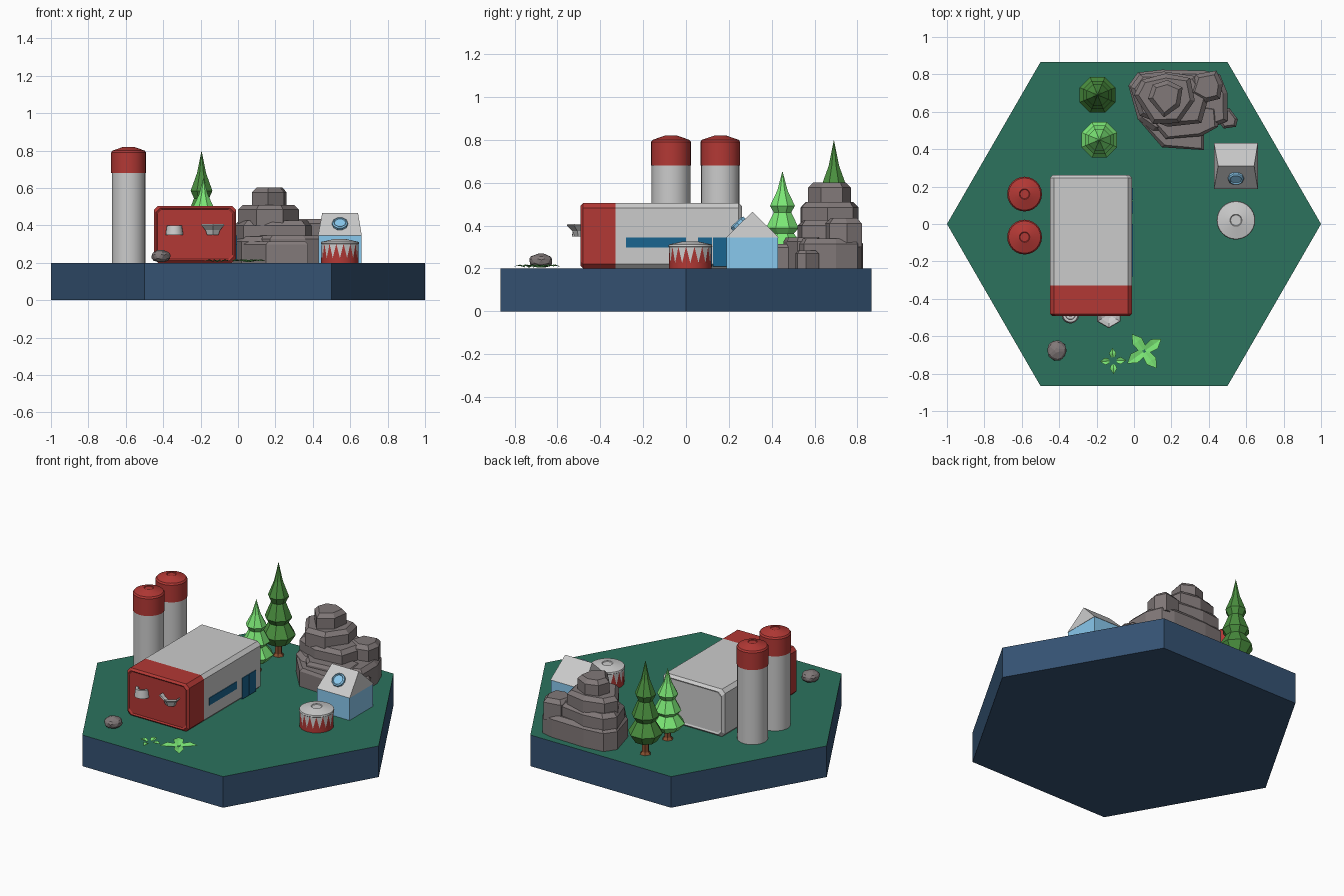
import bpy, bmesh, math, random
from mathutils import Vector, Matrix

if "Cube" in bpy.data.objects:
    bpy.data.objects.remove(bpy.data.objects["Cube"])
random.seed(4)

def mat(name, r, g, b):
    m = bpy.data.materials.new(name)
    m.diffuse_color = (r, g, b, 1)
    m.use_nodes = True
    m.node_tree.nodes["Principled BSDF"].inputs["Base Color"].default_value = m.diffuse_color
    return m

NAVY = mat("navy", .035, .085, .17)
GRASS = mat("grass", .025, .17, .11)
RED = mat("red", .45, .04, .035)
BLUE = mat("light_blue", .25, .58, .85)
GLASS = mat("window_blue", .01, .13, .28)
STONE = mat("stone", .22, .19, .19)
PINE = mat("pine", .07, .28, .05)
LEAF = mat("leaf", .2, .8, .18)
BARK = mat("bark", .25, .08, .03)

def finish(name, bm, m=None, smooth=False):
    bmesh.ops.remove_doubles(bm, verts=bm.verts, dist=1e-5)
    bmesh.ops.recalc_face_normals(bm, faces=bm.faces)
    me = bpy.data.meshes.new(name)
    bm.to_mesh(me)
    bm.free()
    ob = bpy.data.objects.new(name, me)
    bpy.context.collection.objects.link(ob)
    if m:
        me.materials.append(m)
    if smooth:
        bpy.ops.object.select_all(action='DESELECT')
        ob.select_set(True)
        bpy.context.view_layer.objects.active = ob
        bpy.ops.object.shade_smooth_by_angle(angle=math.radians(30))
    return ob

def loft(name, rings, m=None, smooth=False):
    """Skin a stack of equal-length rings and cap both ends."""
    bm = bmesh.new()
    vs = [[bm.verts.new(p) for p in r] for r in rings]
    n = len(vs[0])
    for a, b in zip(vs, vs[1:]):
        for i in range(n):
            j = (i + 1) % n
            bm.faces.new((a[i], a[j], b[j], b[i]))
    bm.faces.new(vs[0])
    bm.faces.new(vs[-1])
    return finish(name, bm, m, smooth)

def circle(r, h, n, phase=0):
    return [(r * math.cos(phase + math.tau * i / n), r * math.sin(phase + math.tau * i / n), h)
            for i in range(n)]

def lathe(name, profile, n, loc, m=None, phase=0, forward=False, smooth=True):
    rot = Matrix.Rotation(math.pi / 2, 4, 'X') if forward else Matrix()
    M = Matrix.Translation(loc) @ rot
    return loft(name, [[M @ Vector(p) for p in circle(r, h, n, phase)] for r, h in profile], m, smooth)

def box(name, x0, x1, y0, y1, z0, z1, m=None):
    return loft(name, [[(x0, y0, z), (x1, y0, z), (x1, y1, z), (x0, y1, z)] for z in (z0, z1)], m)

# Hexagonal base with grass top
base = loft("hex_base", [circle(1, 0, 6), circle(1, .2, 6)], NAVY)
base.data.materials.append(GRASS)
for f in base.data.polygons:
    if f.normal.z > .9:
        f.material_index = 1

# Main building: chamfered cross-sections along y
def section(y, d=0, c=.022):
    x0, x1, z0, z1 = -.45 + d, -.01 - d, .2 + d, .505 - d
    return [(x, y, z) for x, z in ((x0 + c, z0), (x1 - c, z0), (x1, z0 + c), (x1, z1 - c),
                                   (x1 - c, z1), (x0 + c, z1), (x0, z1 - c), (x0, z0 + c))]

loft("hall_body", [section(-.33), section(.245), section(.262, .015), section(.257, .025)])
loft("hall_front", [section(-.485, .02), section(-.492, .012), section(-.48), section(-.33)], RED)
box("side_window", -.02, -.006, -.28, 0, .298, .345, GLASS)
for i in range(2):
    y = .055 + i * .072
    box(f"side_door_{i}", -.02, -.006, y, y + .066, .21, .345, GLASS)
lathe("front_nozzle", [(.047, 0), (.04, .05), (.026, .05), (.024, .02), (.012, .02), (.012, .03)],
      20, (-.34, -.485, .35))
lathe("front_horn", [(.035, 0), (.045, .025), (.072, .05), (.068, .058), (.045, .035), (.02, .022)],
      6, (-.135, -.485, .35), phase=math.pi / 2, smooth=False)

# Twin silos
for i, y in enumerate((-.07, .16)):
    lathe(f"silo_{i}", [(.09, .2), (.09, .69)], 24, (-.585, y, 0))
    lathe(f"silo_cap_{i}", [(.093, .68), (.093, .79), (.086, .8), (.028, .82), (.024, .817), (0, .817)],
          24, (-.585, y, 0), RED)

# Round tank with zigzag wall
N, R, TC = 16, .1, (.545, .02)
bm = bmesh.new()
tri = []
lo, hi = ([bm.verts.new((x + TC[0], y + TC[1], z)) for x, y, z in circle(R, h, N, p)]
          for h, p in ((.225, 0), (.302, math.pi / N)))
for i in range(N):
    j = (i + 1) % N
    bm.faces.new((lo[i], lo[j], hi[i])).material_index = 1
    bm.faces.new((lo[j], hi[j], hi[i]))
tank = finish("tank_zigzag_wall", bm)
tank.data.materials.append(None)
tank.data.materials.append(RED)
lathe("tank_foot", [(R, .2), (R, .225)], N, (*TC, 0), RED)
lathe("tank_lid", [(R, .3), (.103, .303), (.1, .312), (.032, .327), (.028, .323), (0, .323)], N * 2, (*TC, 0))

# Little house: walls, gabled roof, round dormer window
box("house_walls", .43, .66, .19, .43, .2, .345, BLUE)
loft("house_roof", [[(x, .188, .345), (x, .432, .345), (r, .31, .465)]
                    for x, r in ((.428, .45), (.662, .642))])
window = lathe("roof_window", [(.042, -.01), (.042, .012), (.034, .018), (.03, .012), (0, .012)], 10,
               (0, 0, 0), BLUE)
window.rotation_euler.x = math.atan2(.12, .122)
window.location = (.545, .247, .405)

# Trees: three flared tiers
def tree(name, x, y, height, m):
    s = height / .6
    lathe(name + "_trunk", [(.034, .2), (.022, .215), (.02, .2 + .1 * s)], 6, (x, y, 0), BARK, smooth=False)
    prof = [(.03, .09), (.068, .085), (.103, .14), (.058, .215), (.082, .25), (.044, .345), (.063, .385),
            (.026, .48), (0, .6)]
    lathe(name + "_crown", [(r, .2 + h * s) for r, h in prof], 8, (x, y, 0), m, math.pi / 8, smooth=False)

tree("tall_tree", -.195, .69, .6, PINE)
tree("short_tree", -.185, .45, .455, LEAF)

# Stepped rock outcrop: slabs with chamfered tops
def slab(name, pts, z0, z1, c=.025):
    cx = sum(p[0] for p in pts) / len(pts)
    cy = sum(p[1] for p in pts) / len(pts)
    def ring(d, z):
        out = []
        for x, y in pts:
            v = Vector((x - cx, y - cy))
            v *= max(v.length - d, 0) / v.length
            out.append((cx + v.x, cy + v.y, z))
        return out
    loft(name, [ring(0, z0), ring(0, z1 - c), ring(c, z1)], STONE)

slab("rock_base", [(-.03, .74), (.02, .81), (.15, .825), (.38, .82), (.46, .8), (.5, .7), (.5, .55),
                   (.38, .5), (.1, .5), (.02, .56)], .2, .34)
slab("rock_front_ledge", [(.03, .55), (.15, .41), (.375, .395), (.375, .58)], .2, .315, .018)
slab("rock_front_step", [(.1, .54), (.17, .455), (.36, .47), (.45, .52), (.44, .62), (.2, .66)], .2, .345, .018)
slab("rock_middle", [(-.02, .73), (.03, .8), (.16, .815), (.33, .79), (.4, .68), (.36, .54), (.18, .52),
                     (.03, .58)], .3, .425)
slab("rock_upper", [(0, .69), (.04, .77), (.17, .805), (.3, .78), (.325, .66), (.24, .54), (.1, .535)], .4, .51)
slab("rock_peak", [(.075, .67), (.1, .745), (.18, .77), (.26, .73), (.245, .63), (.16, .57)], .48, .602)
slab("rock_back_knob", [(.3, .7), (.33, .8), (.44, .82), (.475, .75), (.46, .67), (.38, .65)], .3, .435)
slab("rock_side", [(.44, .56), (.46, .61), (.51, .62), (.555, .56), (.545, .52), (.48, .51)], .2, .285, .015)

# Loose boulder
bm = bmesh.new()
bmesh.ops.create_icosphere(bm, subdivisions=1, radius=1)
for v in bm.verts:
    k = random.uniform(.93, 1.08)
    v.co = (-.412 + v.co.x * .062 * k, -.675 + v.co.y * .066 * k, max(.2, .232 + v.co.z * .045 * k))
bmesh.ops.bevel(bm, geom=bm.edges[:], offset=.008, segments=1, affect='EDGES')
finish("boulder", bm, STONE)

# Ground plants: four folded leaves each
def plant(name, x, y, r, turn, inner):
    bm = bmesh.new()
    for k in range(4):
        M = Matrix.Translation((x, y, .2)) @ Matrix.Rotation(turn + k * math.pi / 2, 4, 'Z')
        spine = [bm.verts.new(M @ Vector((u * r, 0, h))) for u, h in ((inner, .004), (.55, .012), (1, .01))]
        for s in (1, -1):
            e = [bm.verts.new(M @ Vector((u * r, s * w * r, h)))
                 for u, w, h in ((inner + .08, .2, .012), (.6, .27, .018))]
            bm.faces.new((spine[0], spine[1], e[1], e[0])[::s])
            bm.faces.new((spine[1], spine[2], e[1])[::s])
    finish(name, bm, LEAF)

plant("small_plant", -.112, -.732, .07, .05, .25)
plant("large_plant", .055, -.68, .112, .62, .05)
